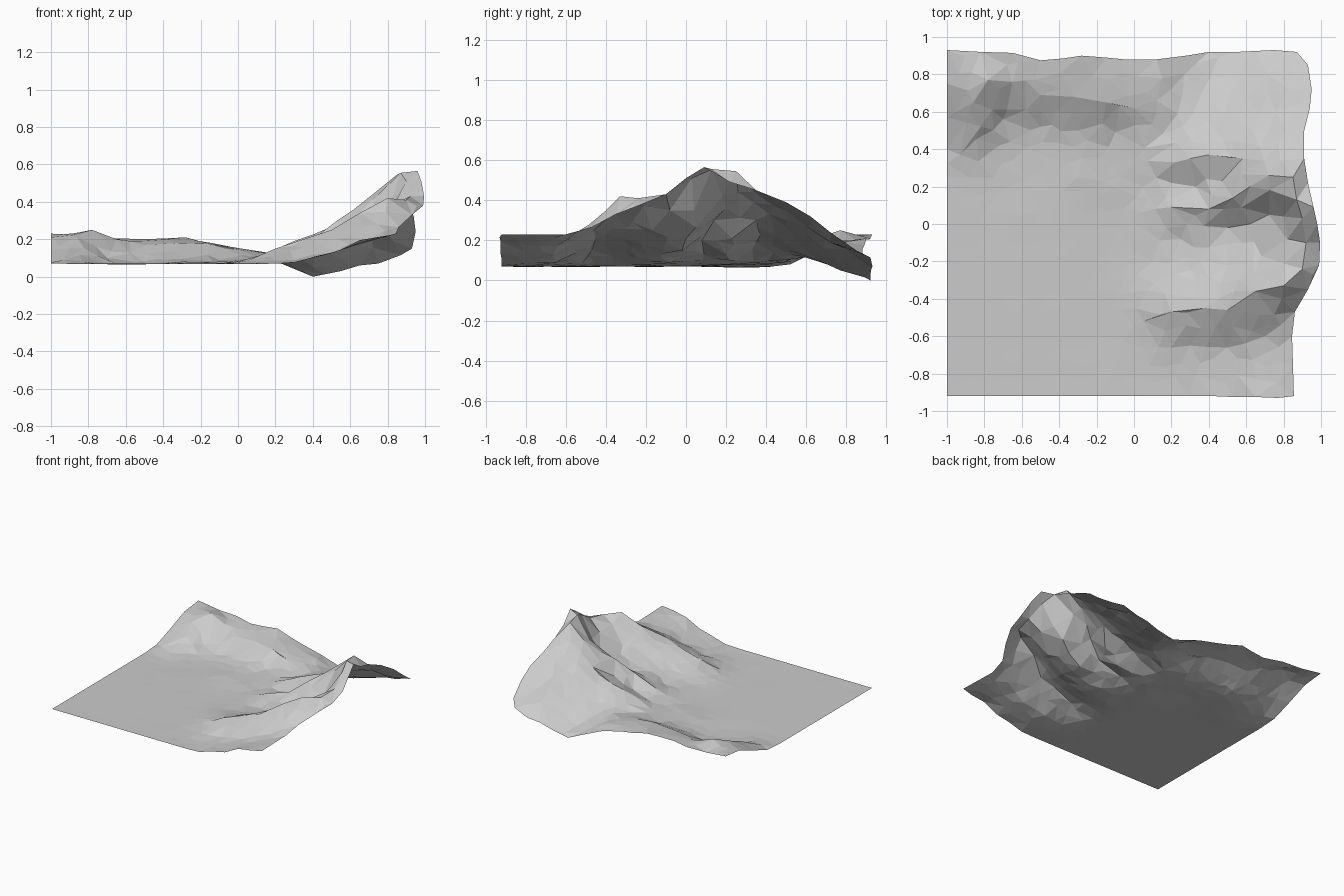
import bpy, bmesh, random
from mathutils import Vector
from mathutils.geometry import delaunay_2d_cdt

if "Cube" in bpy.data.objects:
    bpy.data.objects.remove(bpy.data.objects["Cube"])

random.seed(4)
FLAT = 0.07

# rims of the open sheet (x, y, z)
right_rim = [(.855, -.92, .23), (.85, -.76, .23), (.845, -.6, .23), (.86, -.47, .265), (.93, -.35, .33),
             (.99, -.22, .38), (.995, -.1, .43), (.98, 0, .51), (.96, .09, .565), (.93, .22, .49),
             (.91, .35, .45), (.91, .5, .39), (.94, .62, .32), (.95, .72, .24), (.93, .85, .15)]
back_rim = [(.87, .92, .115), (.75, .93, .07), (.65, .925, .06), (.55, .92, .03), (.4, .92, 0), (.28, .9, .05),
            (.12, .88, .115), (-.05, .88, .155), (-.15, .89, .175), (-.28, .9, .21), (-.38, .885, .205),
            (-.5, .875, .2), (-.65, .915, .205), (-.82, .92, .21)]
left_rim = [(-1, .93, .23), (-1, .75, .21), (-1, .57, .14), (-1, .4, .08)]
left_rim += [(-1, .25 - .13 * i, FLAT) for i in range(9)]
front_rim = [(-1 + .13 * i, -.92, FLAT) for i in range(10)]
front_rim += [(.3, -.92, .075), (.42, -.92, .11), (.53, -.925, .135), (.65, -.925, .195), (.77, -.93, .215)]
outline = right_rim + back_rim + left_rim + front_rim

# crest lines, which become mesh edges
crests = [
    # lower spur and upper spur running out from the peak
    [(.05, -.52, .085), (.2, -.47, .15), (.38, -.45, .21), (.5, -.46, .25), (.65, -.36, .34), (.8, -.33, .42), (.9, -.24, .41)],
    [(.2, .09, .13), (.4, .08, .2), (.53, .14, .3), (.62, .2, .36), (.72, .26, .44), (.85, .25, .545)],
    # small side spur and rim crest
    [(.22, .33, .155), (.3, .35, .19), (.4, .37, .225), (.58, .35, .3)],
    [(.92, -.1, .43), (.9, .03, .51), (.87, .13, .555)],
    # back left knoll
    [(-.65, .76, .2), (-.78, .77, .25), (-.86, .65, .21), (-.82, .52, .15), (-.93, .37, .09)],
    # back bank
    [(-.5, .69, .17), (-.32, .68, .18), (-.15, .65, .175), (0, .62, .145), (.12, .66, .13)],
]

# valley floors and slope feet
hollows = [(.1, -.2, .08), (.3, -.25, .12), (.5, -.22, .18), (.68, -.17, .25), (.82, -.08, .35), (.72, .05, .265),
           (.8, .04, .35), (.62, 0, .21), (.5, -.02, .15), (.25, -.08, .09), (.05, -.66, .07), (.3, -.65, .09),
           (.5, -.66, .13), (.7, -.6, .2), (.33, .2, .13), (.47, .23, .21), (.2, .22, .1), (.15, .48, .1),
           (.4, .55, .14), (.55, .55, .21), (.72, .5, .3), (.72, .7, .22), (.72, .8, .155), (.83, .72, .19),
           (.55, .75, .1), (.4, .66, .1), (.4, .77, .05), (.15, .78, .13), (.27, .8, .07),
           (-.7, .56, .1), (-.72, .42, .075), (-.5, .52, .08), (-.3, .5, .095), (-.1, .49, .09),
           (-.3, .25, .08), (-.1, .2, .08), (.05, .2, .08), (-.68, .85, .2)]
plain = [(-.9 + .27 * i, -.75 + .27 * j, FLAT) for i in range(4) for j in range(4)]
known = list(dict.fromkeys(outline + [p for c in crests for p in c] + hollows + plain))


def solve(a, b):
    n = len(b)
    m = [r[:] + [v] for r, v in zip(a, b)]
    for i in range(n):
        k = max(range(i, n), key=lambda r: abs(m[r][i]))
        m[i], m[k] = m[k], m[i]
        for r in range(i + 1, n):
            f = m[r][i] / m[i][i]
            if f:
                for c in range(i, n + 1):
                    m[r][c] -= f * m[i][c]
    out = [0] * n
    for i in reversed(range(n)):
        out[i] = (m[i][n] - sum(m[i][c] * out[c] for c in range(i + 1, n))) / m[i][i]
    return out


def dist(p, q):
    return ((p[0] - q[0]) ** 2 + (p[1] - q[1]) ** 2) ** .5


# smooth height field through all the known points
weights = solve([[dist(p, q) for q in known] for p in known], [p[2] - FLAT for p in known])


def height(x, y):
    return max(0, FLAT + sum(w * dist((x, y), q) for w, q in zip(weights, known)))


def inside(x, y):
    hit = False
    for p, q in zip(outline, outline[1:] + outline[:1]):
        if (p[1] > y) != (q[1] > y) and x < p[0] + (y - p[1]) * (q[0] - p[0]) / (q[1] - p[1]):
            hit = not hit
    return hit


# plan layout: outline, crest lines, then a jittered scatter of fill points
pts = [p[:2] for p in outline]
edges = [(i, (i + 1) % len(pts)) for i in range(len(pts))]
for c in crests:
    s = len(pts)
    pts += [p[:2] for p in c]
    edges += [(s + i, s + i + 1) for i in range(len(c) - 1)]
pts += [p[:2] for p in hollows]
STEP = .09
for i in range(23):
    for j in range(23):
        x = -1 + STEP * (i + .5 * (j % 2)) + random.uniform(-.025, .025)
        y = -.92 + STEP * j + random.uniform(-.025, .025)
        if inside(x, y) and min(dist((x, y), p) for p in pts) > .055:
            pts.append((x, y))

verts, _, faces, *_ = delaunay_2d_cdt([Vector(p) for p in pts], edges, [], 1, 1e-5)

# terrain sheet
mesh = bpy.data.meshes.new("terrain")
mesh.from_pydata([(v.x, v.y, height(v.x, v.y)) for v in verts], [], [list(f) for f in faces])
bm = bmesh.new()
bm.from_mesh(mesh)
for f in bm.faces:
    f.normal_update()
    if f.normal.z < 0:
        f.normal_flip()
bm.to_mesh(mesh)
bm.free()
terrain = bpy.data.objects.new("terrain", mesh)
bpy.context.collection.objects.link(terrain)
